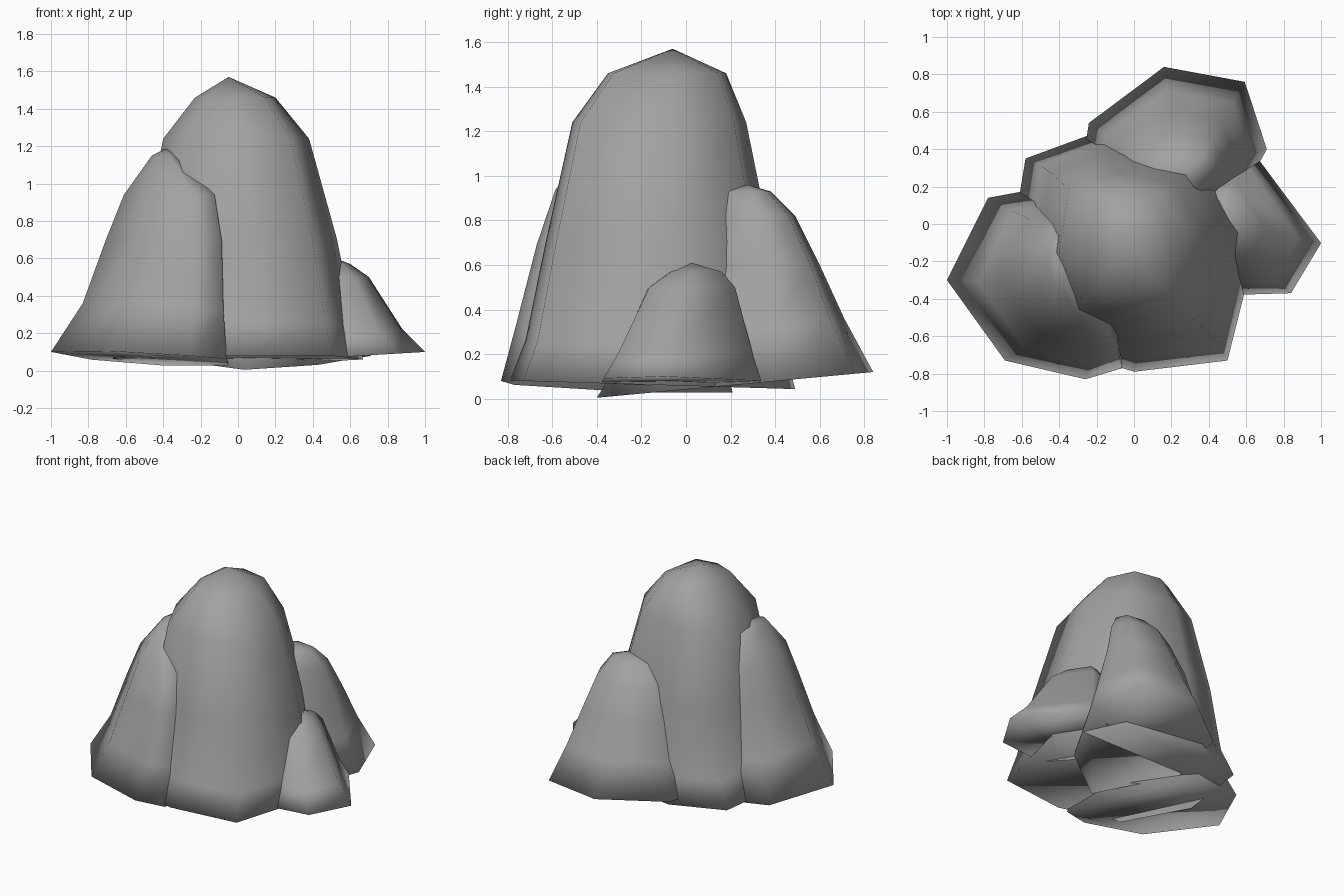
import bpy, bmesh

if "Cube" in bpy.data.objects:
    bpy.data.objects.remove(bpy.data.objects["Cube"])

stone = bpy.data.materials.new("stone")
stone.diffuse_color = (.36, .36, .36, 1)
stone.use_nodes = True
stone.node_tree.nodes["Principled BSDF"].inputs["Base Color"].default_value = stone.diffuse_color


def rock(name, outline, rings, apex, tilt=(0, 0)):
    """Loft a plan outline through rings given as (z, xmin, xmax, ymin, ymax).
    The two lowest rings slope by tilt, measured from the first outline point."""
    xs, ys = [p[0] for p in outline], [p[1] for p in outline]
    x0, x1, y0, y1 = min(xs), max(xs), min(ys), max(ys)
    bm = bmesh.new()
    loops = []
    for k, (z, a, b, c, d) in enumerate(rings):
        loop = []
        for x, y in outline:
            slope = tilt[0] * (x - xs[0]) + tilt[1] * (y - ys[0]) if k < 2 else 0
            loop.append(bm.verts.new((a + (x - x0) / (x1 - x0) * (b - a),
                                      c + (y - y0) / (y1 - y0) * (d - c),
                                      z + slope)))
        loops.append(loop)
    n = len(outline)
    for lo, hi in zip(loops, loops[1:]):
        for i in range(n):
            j = (i + 1) % n
            bm.faces.new((lo[i], lo[j], hi[j], hi[i]))
    top = bm.verts.new(apex)
    for i in range(n):
        bm.faces.new((loops[-1][i], loops[-1][(i + 1) % n], top))
    bm.faces.new(loops[0][::-1])
    bmesh.ops.recalc_face_normals(bm, faces=bm.faces[:])
    for f in bm.faces:
        f.smooth = True
    mesh = bpy.data.meshes.new(name)
    bm.to_mesh(mesh)
    bm.free()
    mesh.materials.append(stone)
    bpy.context.collection.objects.link(bpy.data.objects.new(name, mesh))


# Tall central boulder
rock("main_rock",
     [(.5, -.73), (.67, -.05), (.4, .4), (-.2, .49), (-.58, .35), (-.67, -.2),
      (-.45, -.65), (0, -.79)],
     [(.08, -.67, .67, -.79, .49),
      (.26, -.58, .62, -.72, .44),
      (.70, -.51, .53, -.63, .38),
      (1.24, -.40, .38, -.51, .27),
      (1.46, -.23, .20, -.35, .18)],
     (-.05, -.06, 1.57), (0, -.03))

# Front left boulder leaning on it
rock("left_rock",
     [(-1, -.3), (-.69, -.73), (-.26, -.83), (-.06, -.77), (-.05, -.2),
      (-.4, .21), (-.78, .14)],
     [(.10, -1, -.05, -.83, .21),
      (.36, -.83, -.07, -.76, .13),
      (.69, -.71, -.08, -.67, .08),
      (.94, -.61, -.12, -.585, .03),
      (1.15, -.46, -.34, -.38, -.05)],
     (-.38, -.19, 1.19), (-.07, -.06))

# Back boulder, its sloping base reaching under the central one
rock("back_rock",
     [(.15, .84), (-.26, .54), (-.33, .1), (.02, -.4), (.42, -.12), (.71, .40),
      (.59, .76)],
     [(.12, -.31, .71, -.4, .84),
      (.36, -.21, .62, -.25, .71),
      (.60, -.12, .54, -.05, .60),
      (.82, -.03, .47, .03, .49),
      (.93, .09, .40, .12, .38)],
     (.27, .28, .96), (0, .093))

# Small right boulder
rock("right_rock",
     [(1, -.1), (.67, .33), (.4, .27), (.28, -.1), (.5, -.37), (.84, -.36)],
     [(.10, .28, 1, -.38, .34),
      (.22, .30, .88, -.31, .30),
      (.50, .35, .70, -.17, .22),
      (.57, .40, .60, -.07, .16)],
     (.5, .02, .61), (.06, 0))
